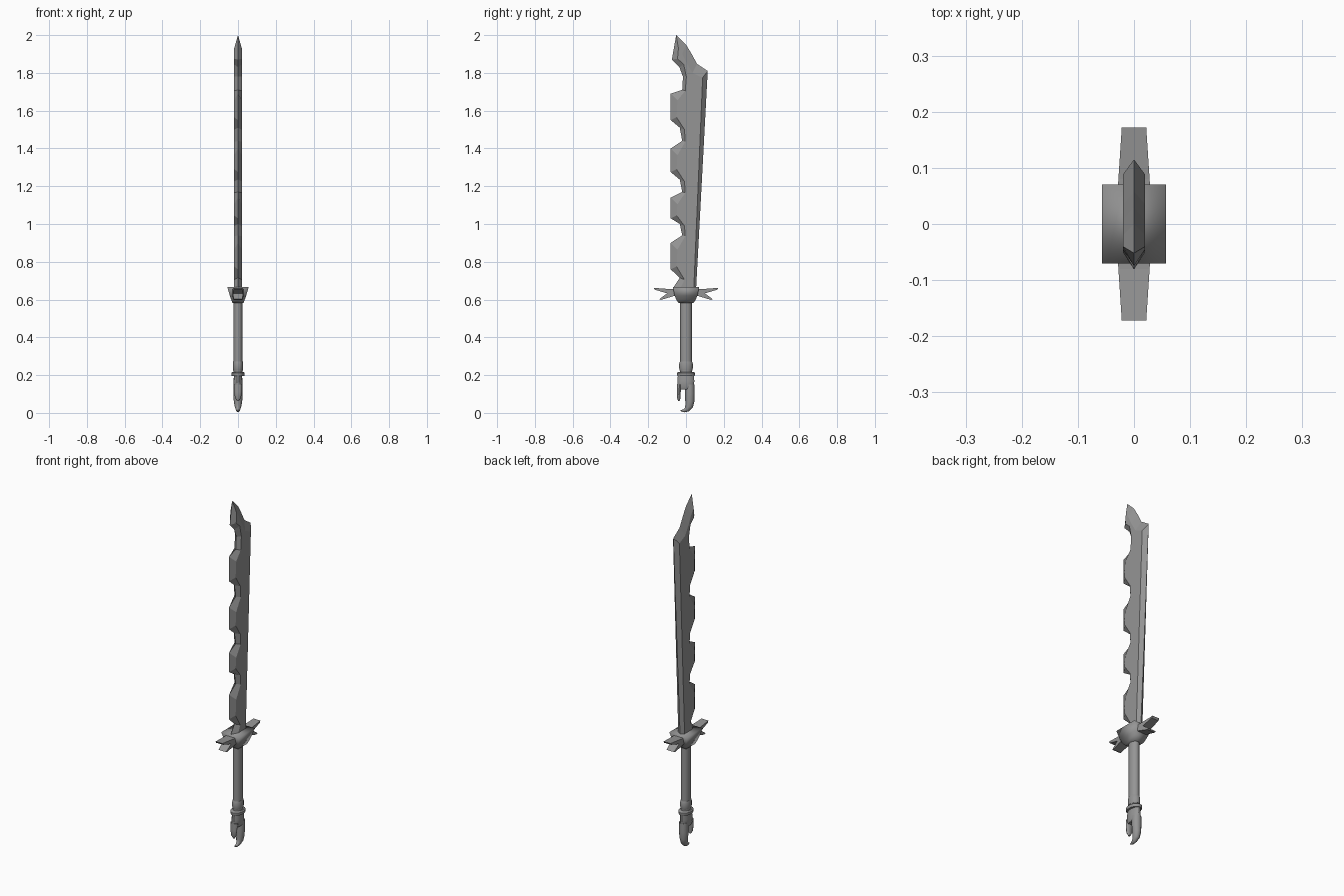
import bpy, bmesh, math
from mathutils import Vector

if "Cube" in bpy.data.objects:
    bpy.data.objects.remove(bpy.data.objects["Cube"])

steel = bpy.data.materials.new("dark_steel")
steel.diffuse_color = (.3, .3, .3, 1)
steel.use_nodes = True
steel.node_tree.nodes["Principled BSDF"].inputs["Base Color"].default_value = steel.diffuse_color


def finish(name, bm, smooth=None):
    bm.normal_update()
    big = [f for f in bm.faces if len(f.verts) > 4]
    bmesh.ops.triangulate(bm, faces=big, ngon_method='EAR_CLIP')
    bmesh.ops.recalc_face_normals(bm, faces=bm.faces)
    me = bpy.data.meshes.new(name)
    bm.to_mesh(me)
    bm.free()
    me.materials.append(steel)
    ob = bpy.data.objects.new(name, me)
    bpy.context.collection.objects.link(ob)
    if smooth:
        bpy.ops.object.select_all(action='DESELECT')
        bpy.context.view_layer.objects.active = ob
        ob.select_set(True)
        bpy.ops.object.shade_smooth_by_angle(angle=math.radians(smooth))
    return ob


def skin(name, rings, smooth=None):
    """Join rings of points into a closed skin with capped ends."""
    bm = bmesh.new()
    vs = [[bm.verts.new(p) for p in r] for r in rings]
    n = len(rings[0])
    for a, b in zip(vs, vs[1:]):
        for i in range(n):
            j = (i + 1) % n
            bm.faces.new((a[i], a[j], b[j], b[i]))
    bm.faces.new(vs[0])
    bm.faces.new(vs[-1])
    return finish(name, bm, smooth)


def tube(name, stations, sides=12, smooth=40):
    """Elliptical sections (y, z, radius x, radius in the yz plane) along a path."""
    rings = []
    for k, (y, z, rx, ry) in enumerate(stations):
        a = stations[max(k - 1, 0)]
        b = stations[min(k + 1, len(stations) - 1)]
        t = Vector((0, b[0] - a[0], b[1] - a[1])).normalized()
        side = Vector((1, 0, 0)).cross(t)
        c = Vector((0, y, z))
        rings.append([c + Vector((rx, 0, 0)) * math.cos(2 * math.pi * i / sides)
                      + side * ry * math.sin(2 * math.pi * i / sides)
                      for i in range(sides)])
    return skin(name, rings, smooth)


# Blade: sharp outer outline paired with the bevel's inner outline
edge = [((.052, .63), (.04, .63)), ((.115, 1.81), (.088, 1.775)),
        ((.058, 1.848), (.035, 1.80)), ((.03, 1.90), (.005, 1.85)),
        ((.0, 1.95), (-.02, 1.90)), ((-.052, 2.0), (-.04, 1.93)),
        ((-.075, 1.87), (-.045, 1.875)), ((-.035, 1.83), (-.012, 1.845)),
        ((-.016, 1.78), (.002, 1.78))]
for n1, top, bot, n2 in [(1.71, 1.69, 1.55, 1.51), (1.44, 1.40, 1.275, 1.235),
                         (1.17, 1.14, 1.03, 1.0), (.94, .90, .76, .715)]:
    edge += [((-.02, n1), (-.004, n1 - .005)), ((-.081, top), (-.045, top - .035)),
             ((-.081, bot), (-.05, bot + .015)), ((-.033, n2), (-.008, n2 - .01))]
edge += [((-.066, .665), (-.03, .66)), ((-.06, .63), (-.03, .63))]
T = .02
skin("blade", [[(-T, *i) for o, i in edge], [(0, *o) for o, i in edge],
               [(T, *i) for o, i in edge]])

# Guard block: softly shaded rectangular cup narrowing to the grip
skin("guard_block", [[(sx * x, sy * y, z) for sx, sy in ((1, 1), (-1, 1), (-1, -1), (1, -1))]
                     for x, y, z in [(.03, .04, .582), (.036, .052, .60),
                                     (.043, .06, .62), (.057, .07, .667)]], 180)

# Guard spikes: forked profile, thinner toward the tips
fork = [(.03, .655), (.08, .655), (.172, .662), (.165, .652), (.10, .633),
        (.142, .602), (.133, .598), (.06, .62), (.03, .62)]
for s, side in ((1, "back"), (-1, "front")):
    skin("guard_spikes_" + side,
         [[(sx * (.033 - .065 * y), s * y, z) for y, z in fork] for sx in (1, -1)])

# Grip and collars
tube("grip", [(0, .2, .024, .031), (0, .60, .024, .031)], 16)
tube("upper_collar", [(0, .225, .025, .033), (0, .235, .027, .036),
                      (0, .262, .027, .036), (0, .272, .025, .032)], 16)
tube("lower_collar", [(0, .196, .033, .046), (0, .201, .035, .048),
                      (0, .212, .035, .048), (0, .217, .03, .04)], 16)

# Pommel: socket with one long hooked claw and one short claw
tube("pommel_socket", [(0, .20, .021, .044), (-.001, .17, .024, .046),
                       (-.002, .135, .025, .046), (-.002, .125, .02, .04)], 14)
tube("long_claw", [(.02, .15, .024, .025), (.02, .10, .025, .025),
                   (.02, .06, .022, .024), (.016, .035, .018, .021),
                   (.004, .018, .012, .014), (-.012, .011, .008, .008),
                   (-.028, .012, .003, .003)])
tube("short_claw", [(-.034, .15, .022, .014), (-.038, .11, .02, .010),
                    (-.039, .08, .016, .009), (-.036, .064, .006, .005)])
